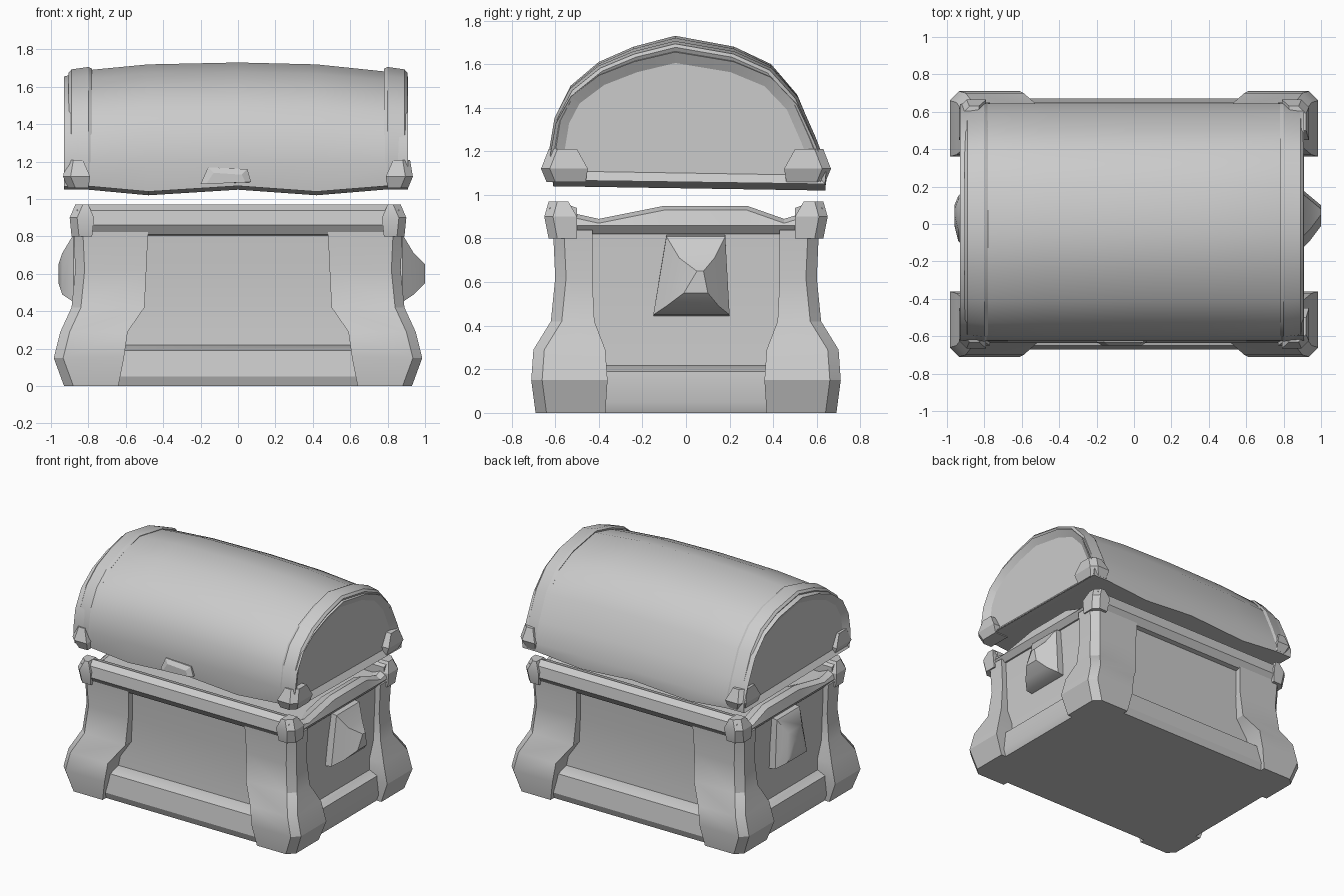
import bpy, bmesh

if "Cube" in bpy.data.objects:
    bpy.data.objects.remove(bpy.data.objects["Cube"])


def finish(name, bm, angle=0.5):
    bmesh.ops.recalc_face_normals(bm, faces=bm.faces)
    me = bpy.data.meshes.new(name)
    bm.to_mesh(me)
    bm.free()
    ob = bpy.data.objects.new(name, me)
    bpy.context.collection.objects.link(ob)
    bpy.ops.object.select_all(action='DESELECT')
    ob.select_set(True)
    bpy.context.view_layer.objects.active = ob
    bpy.ops.object.shade_smooth_by_angle(angle=angle)
    return ob


def loft(name, rings, inset=0.0):
    """Skin equal-length rings of points and cap both ends."""
    bm = bmesh.new()
    vs = [[bm.verts.new(p) for p in r] for r in rings]
    n = len(rings[0])
    for a, b in zip(vs, vs[1:]):
        for i in range(n):
            j = (i + 1) % n
            bm.faces.new((a[i], a[j], b[j], b[i]))
    caps = [bm.faces.new(vs[0]), bm.faces.new(vs[-1])]
    bmesh.ops.recalc_face_normals(bm, faces=bm.faces)
    if inset:
        bmesh.ops.inset_individual(bm, faces=caps, thickness=inset, depth=-0.03)
    return finish(name, bm)


def rect(z, x0, x1, y0, y1, sx=1, sy=1, c=0.0):
    """Rectangle at height z, with the outer corner optionally chamfered."""
    pts = [(x0, y0), (x1, y0), (x1, y1 - c), (x1 - c, y1), (x0, y1)]
    if not c:
        pts = [(x0, y0), (x1, y0), (x1, y1), (x0, y1)]
    return [(x * sx, y * sy, z) for x, y in pts]


def boxy(name, *levels):
    return loft(name, [rect(z, -x, x, -y, y) for z, x, y in levels])


# Chest body with slightly waisted walls, and the skirting around its foot
boxy("body", (0.02, 0.85, 0.58), (0.3, 0.83, 0.55), (0.6, 0.83, 0.55), (0.88, 0.84, 0.57))
boxy("base_trim", (0, 0.89, 0.65), (0.05, 0.91, 0.67), (0.19, 0.90, 0.65), (0.22, 0.83, 0.56))

# Corner posts flaring into faceted feet
post = [(0.0, 0.64, 0.93, 0.37, 0.69), (0.15, 0.61, 0.985, 0.36, 0.71),
        (0.29, 0.59, 0.95, 0.37, 0.70), (0.42, 0.50, 0.89, 0.42, 0.62),
        (0.62, 0.49, 0.87, 0.43, 0.60), (0.84, 0.48, 0.88, 0.43, 0.61)]
for sx in (-1, 1):
    for sy in (-1, 1):
        side = ("left", "right")[sx > 0] + ("_front", "_back")[sy > 0]
        loft("post_" + side, [rect(*p, sx, sy, 0.05) for p in post])
        # Raised rim corners
        loft("rim_corner_" + side, [rect(*p, sx, sy, 0.04) for p in (
            (0.80, 0.78, 0.89, 0.50, 0.63), (0.90, 0.77, 0.90, 0.50, 0.65),
            (0.97, 0.80, 0.87, 0.54, 0.63))])
        # Small metal caps at the lid's lower corners
        loft("lid_cap_" + side, [rect(*p, sx, sy, 0.04) for p in (
            (1.06, 0.80, 0.91, 0.46, 0.64), (1.12, 0.79, 0.935, 0.45, 0.665),
            (1.21, 0.83, 0.92, 0.50, 0.63))])

# Rim bars along the front, back and ends
for s, side in ((-1, "front"), (1, "back")):
    prof = [(0.54, 0.80), (0.60, 0.81), (0.635, 0.86), (0.625, 0.94), (0.58, 0.97), (0.50, 0.94), (0.50, 0.86)]
    loft("rim_" + side, [[(x, s * y, z) for y, z in prof] for x in (-0.86, 0.86)])
for s, side in ((-1, "left"), (1, "right")):
    rings = []
    for y, top in ((-0.58, 0.93), (-0.40, 0.89), (-0.1, 0.95), (0.28, 0.95), (0.45, 0.89), (0.58, 0.93)):
        rings.append([(s * x, y, z) for x, z in
                      ((0.80, 0.82), (0.85, 0.82), (0.885, 0.86), (0.87, top - 0.02), (0.83, top), (0.76, top - 0.03))])
    loft("rim_" + side, rings)

# Handles on the ends: tapering bosses with a wedge-shaped belly
for s, tip, side in ((-1, 0.96, "left"), (1, 1.0, "right")):
    rings = []
    for x, y0, y1, z0, z1 in ((0.80, -0.15, 0.20, 0.44, 0.82), (0.88, -0.15, 0.20, 0.45, 0.81),
                              (0.94, -0.09, 0.15, 0.49, 0.71), (tip, -0.01, 0.10, 0.55, 0.65)):
        rings.append([(s * x, y0, z0), (s * x, y1, z0), (s * x, y1 - 0.02, z1), (s * x, y0 + 0.06, z1)])
    loft("handle_" + side, rings)

# Barrel lid, arched along its length and with recessed end panels
arch = [(-0.61, 1.07), (-0.625, 1.20), (-0.60, 1.36), (-0.53, 1.50), (-0.40, 1.61), (-0.24, 1.68),
        (-0.05, 1.73), (0.22, 1.68), (0.39, 1.60), (0.51, 1.46), (0.59, 1.27), (0.645, 1.12), (0.64, 1.05)]
lid = []
for x, k in ((-0.93, 0.89), (-0.80, 0.94), (-0.48, 0.985), (0, 1), (0.42, 0.985), (0.78, 0.93), (0.91, 0.89)):
    lid.append([(x, y * (0.97 + 0.03 * k), 1.05 + (z - 1.05) * k - (0.03 if z < 1.1 and abs(x) in (0.48, 0.42) else 0))
                for y, z in arch])
loft("lid", lid, inset=0.05)

# Arched metal bands near the lid ends
for s, side in ((-1, "left"), (1, "right")):
    band = [[(s * x, y * k, 1.06 + (z - 1.05) * k * 0.945) for y, z in arch]
            for x, k in ((0.78, 0.99), (0.80, 1.005), (0.89, 0.985), (0.905, 0.96))]
    loft("lid_band_" + side, band, inset=0.05)

# Clasp on the lid front
loft("clasp", [[(x, y, z) for x, z in ((-0.20 + d, 1.08), (0.07 - d, 1.09), (0.05 - d, 1.16 - d), (-0.16 + d, 1.17 - d))]
               for y, d in ((-0.58, 0.0), (-0.63, 0.0), (-0.65, 0.03))])
